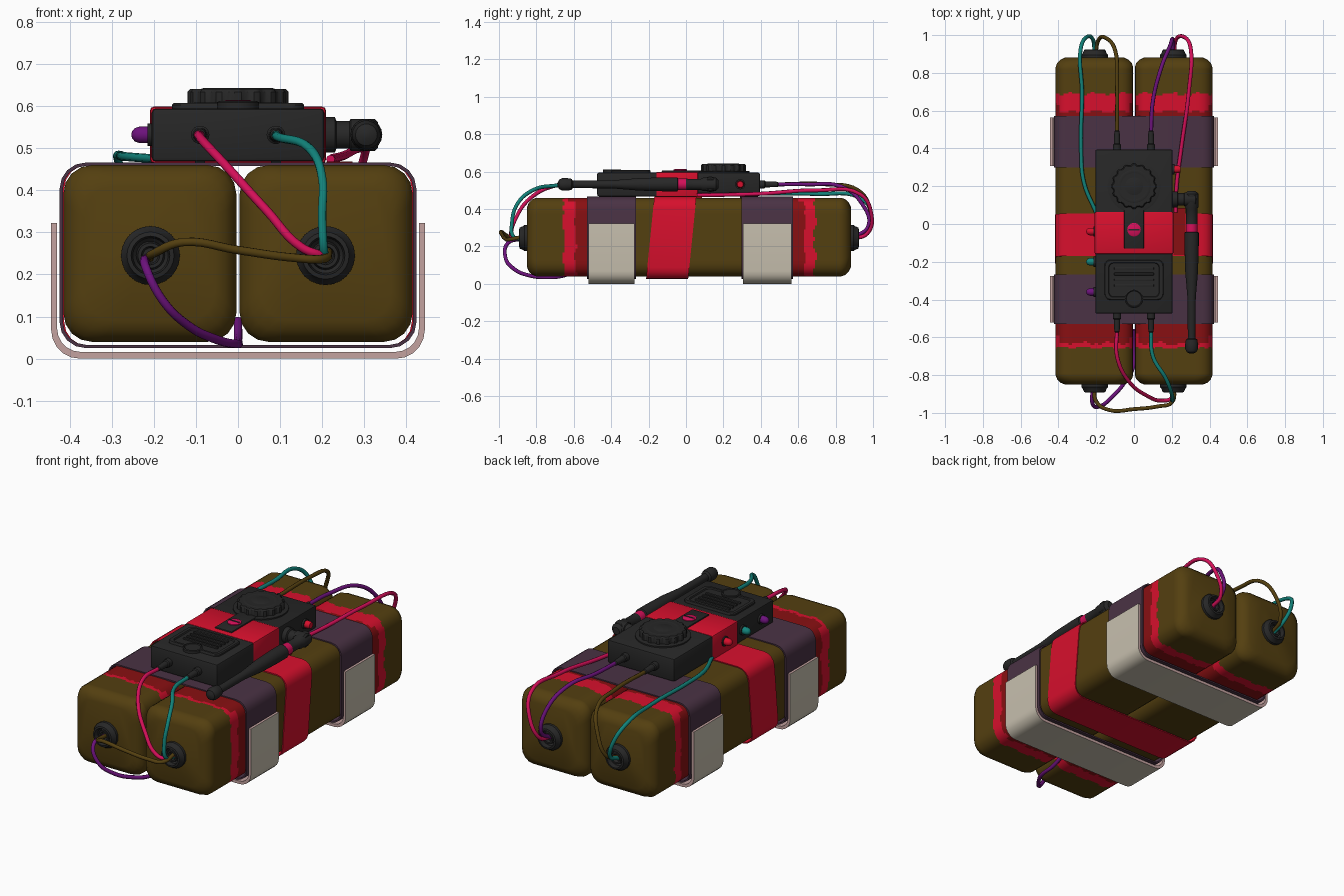
import bpy, bmesh, math
from math import sin, cos, pi
from mathutils import Vector, Matrix

if "Cube" in bpy.data.objects:
    bpy.data.objects.remove(bpy.data.objects["Cube"])

COL = dict(olive=(.088, .05, .005), red=(.68, .005, .026), dark_red=(.25, .005, .006),
           strap_purple=(.068, .032, .058), cream=(.58, .53, .43), dusty_pink=(.55, .36, .35),
           black=(.02, .02, .02), teal=(.006, .23, .2), purple=(.15, .006, .2), crimson=(.66, .005, .1))
MAT = {}
for k, c in COL.items():
    MAT[k] = bpy.data.materials.new(k)
    MAT[k].diffuse_color = (*c, 1)


def finish(name, bm, mats, rule=None, angle=35):
    bmesh.ops.recalc_face_normals(bm, faces=bm.faces)
    if rule:
        for f in bm.faces:
            f.material_index = rule(f)
    me = bpy.data.meshes.new(name)
    bm.to_mesh(me)
    bm.free()
    ob = bpy.data.objects.new(name, me)
    bpy.context.collection.objects.link(ob)
    for m in mats:
        me.materials.append(MAT[m])
    bpy.ops.object.select_all(action='DESELECT')
    ob.select_set(True)
    bpy.context.view_layer.objects.active = ob
    bpy.ops.object.shade_smooth_by_angle(angle=math.radians(angle))
    return ob


def loft(name, rings, mats, rule=None, loop=False, closed=True):
    """Skin a list of point rings; loop joins the last ring to the first."""
    bm = bmesh.new()
    vs = [[bm.verts.new(p) for p in r] for r in rings]
    n, k = len(vs[0]), len(vs)
    for i in range(k if loop else k - 1):
        a, b = vs[i], vs[(i + 1) % k]
        for j in range(n if closed else n - 1):
            bm.faces.new((a[j], a[(j + 1) % n], b[(j + 1) % n], b[j]))
    if not loop:
        bm.faces.new(vs[0])
        bm.faces.new(vs[-1])
    elif not closed:
        for e in (0, -1):
            bm.faces.new([v[e] for v in vs])
    return finish(name, bm, mats, rule)


def rrect(x0, x1, z0, z1, r, seg=4, sub=1):
    """Rounded rectangle as (x, z) points, straight sides split by sub."""
    pts = []
    for cx, cz, a0 in ((x1 - r, z1 - r, 0), (x0 + r, z1 - r, 90), (x0 + r, z0 + r, 180), (x1 - r, z0 + r, 270)):
        for i in range(seg + 1):
            a = math.radians(a0 + 90 * i / seg)
            pts.append((cx + r * cos(a), cz + r * sin(a)))
    out = []
    for i, p in enumerate(pts):
        q = pts[(i + 1) % len(pts)]
        k = sub if i % (seg + 1) == seg else 1
        out += [(p[0] + (q[0] - p[0]) * t / k, p[1] + (q[1] - p[1]) * t / k) for t in range(k)]
    return out


def lathe(name, prof, origin, axis, mats, n=20, rule=None, wave=0, lobes=0):
    """Turn (radius, height) points about an axis."""
    M = Vector((0, 0, 1)).rotation_difference(Vector(axis)).to_matrix()
    rings = []
    for r, h in prof:
        ring = []
        for i in range(n):
            a = 2 * pi * i / n
            rr = r * (1 + wave * max(-.6, min(.6, cos(lobes * a))))
            ring.append(Vector(origin) + M @ Vector((rr * cos(a), rr * sin(a), h)))
        rings.append(ring)
    return loft(name, rings, mats, rule)


def box(name, x0, x1, y0, y1, z0, z1, mat, bevel=0.0):
    bm = bmesh.new()
    bmesh.ops.create_cube(bm, size=1, matrix=Matrix.LocRotScale(
        Vector((x0 + x1, y0 + y1, z0 + z1)) / 2, None, Vector((x1 - x0, y1 - y0, z1 - z0))))
    if bevel:
        bmesh.ops.bevel(bm, geom=bm.edges[:], offset=bevel, segments=2, profile=.5, affect='EDGES')
    return finish(name, bm, [mat])


def wire(name, pts, mat, r=.0105):
    cu = bpy.data.curves.new(name, 'CURVE')
    cu.dimensions = '3D'
    cu.bevel_depth, cu.bevel_resolution, cu.resolution_u, cu.use_fill_caps = r, 2, 6, True
    sp = cu.splines.new('BEZIER')
    sp.bezier_points.add(len(pts) - 1)
    for b, p in zip(sp.bezier_points, pts):
        b.co = p
        b.handle_left_type = b.handle_right_type = 'AUTO'
    ob = bpy.data.objects.new(name, cu)
    bpy.context.collection.objects.link(ob)
    cu.materials.append(MAT[mat])
    bpy.ops.object.select_all(action='DESELECT')
    ob.select_set(True)
    bpy.context.view_layer.objects.active = ob
    bpy.ops.object.convert(target='MESH')
    bpy.ops.object.shade_smooth_by_angle(angle=math.radians(60))


# Two wrapped blocks with ragged painted tape near each end
def block_rule(f):
    c = f.calc_center_median()
    if abs(f.normal.y) > .6:
        return 0
    a = abs(c.y) + .006 * sin(47 * c.x + 31 * c.z) + .004 * sin(113 * c.x - 71 * c.z)
    top = f.normal.z > .7
    end, split = (.688, .595 if top else .635) if c.y > 0 else (.655, .632 if top else .592)
    return 0 if a < .5 or a > end else (2 if a < split else 1)


for s, side in ((-1, 'left'), (1, 'right')):
    st = [(-.85, .05), (-.84, .026), (-.822, .008), (-.80, 0)]
    st += [(-.8 + .01 * i, 0) for i in range(1, 164)]
    st += [(.852, .008), (.87, .026), (.882, .05)]
    rings = [[(s * x, y, z) for x, z in rrect(.004 + i, .415 - i, .04 + i, .46 - i, .068, 4, 14)] for y, i in st]
    loft(side + '_block', rings, ['olive', 'red', 'dark_red'], block_rule)
    # Socket on both ends of the block
    for d, y, e in ((-1, -.848, 'front'), (1, .88, 'back')):
        lathe(f'{e}_{side}_socket', [(.07, -.01), (.07, .016), (.062, .026), (.056, .042), (.046, .044),
              (.042, .02), (.034, .012), (.03, .03), (.022, .03), (.018, .012)],
              (s * .208, y, .245), (0, d, 0), ['black'], 24)


# Straps and tape: closed bands around both blocks
def band(name, y0, y1, o, t, mat, skew=0):
    outer = rrect(-o, o, .025, .466, .062)
    inner = rrect(-o + t, o - t, .025 + t, .466 - t, .062 - t)
    R = [[(x, y + skew * (z - .46), z) for x, z in p]
         for p, y in ((outer, y0), (outer, y1), (inner, y1), (inner, y0))]
    loft(name, R, [mat], loop=True)


def u_path(o, zb, zt, r):
    left = [(-o, zt)] + [(-o + r - r * cos(a), zb + r - r * sin(a)) for a in (pi * i / 10 for i in range(6))]
    return left + [(-x, z) for x, z in reversed(left)]


for e, y0, y1 in (('front', -.53, -.268), ('back', .298, .572)):
    band(e + '_strap', y0, y1, .424, .008, 'strap_purple')
    out, inn = u_path(.444, 0, .322, .068), u_path(.43, .016, .322, .056)
    m = .008
    R = [[(x, y, z) for x, z in p] for p, y in
         ((out, y0 + m), (out, y1 - m), (inn, y1 - m), (inn, y0 + m))]
    # Outer face cream, edges and inside pink
    loft(e + '_clamp', R, ['cream', 'dusty_pink'], lambda f: 0 if abs(f.normal.y) < .5 and f.normal.z < .5 and
         f.normal.dot(f.calc_center_median() - Vector((0, 0, .2))) > 0 else 1, loop=True, closed=False)
band('middle_tape', -.17, .055, .419, .006, 'red', .1)
box('tape_fold', .21, .272, -.165, .085, .46, .4685, 'dark_red')

# Control box with feet, tape and raised details
box('control_box', -.205, .205, -.475, .395, .468, .595, 'black', .01)
for x in (-.09, .09):
    for y in (-.4, .32):
        box('box_foot', x - .012, x + .012, y - .03, y + .03, .455, .472, 'black')
box('box_tape', -.209, .209, -.16, .065, .464, .599, 'red', .009)
box('centre_rib', -.052, .052, -.13, .12, .59, .606, 'black', .005)
pan = rrect(-.157, .157, -.402, -.19, .03)
loft('speaker_panel', [[(x * k, -.296 + (y + .296) * k, z) for x, y in pan] for k, z in
     ((1, .59), (1, .603), (.97, .608), (.86, .608), (.84, .601))], ['black'])
for i in range(4):
    y = -.235 - .03 * i
    box('speaker_slat', -.105, .105, y - .007, y + .007, .598, .609, 'black', .003)
lathe('panel_disc', [(.05, -.02), (.05, .012), (.044, .015), (.04, .011)], (0, -.395, .597), (0, 0, 1), ['black'], 24)
lathe('centre_screw', [(.036, 0), (.036, .007), (.031, .01)], (0, -.03, .603), (0, 0, 1), ['crimson'], 24)
box('screw_slot', -.03, .03, -.034, -.026, .61, .615, 'black')

# Dial
lathe('dial_base', [(.14, 0), (.14, .012), (.13, .014)], (0, .2, .59), (0, 0, 1), ['black'], 40)
lathe('dial', [(.116, 0), (.116, .036), (.11, .043), (.092, .043)], (0, .2, .598), (0, 0, 1), ['black'],
      96, None, .06, 16)
lathe('dial_cap', [(.088, 0), (.088, .049), (.082, .051), (.07, .049), (.066, .043)],
      (0, .2, .592), (0, 0, 1), ['black'], 32)
lathe('dial_centre', [(.056, 0), (.056, .045), (.045, .05)], (0, .2, .592), (0, 0, 1), ['black'], 32)

# Wire plugs on both ends of the control box
for x in (-.09, .09):
    for d, y, e in ((-1, -.47, 'front'), (1, .39, 'back')):
        lathe(e + '_plug', [(.022, 0), (.022, .03), (.017, .035), (.014, .1), (.01, .105)],
              (x, y, .532), (0, d, 0), ['black'], 14)

# Buttons along the left side and one jack on the right
dome = [(.027, -.005), (.027, .012), (.02, .012), (.02, .03), (.016, .042), (.008, .049), (.002, .05)]
for y, m in ((-.04, 'red'), (-.2, 'teal'), (-.36, 'purple')):
    lathe(m + '_button', dome, (-.203, y, .532), (-1, 0, 0), ['black', m], 16,
          lambda f: 0 if f.calc_center_median().x > -.216 else 1)
lathe('right_jack', dome[:5], (.203, .29, .532), (1, 0, 0), ['black', 'red'], 16,
      lambda f: 1 if f.calc_center_median().x > .216 else 0)

# Antenna with hinge, crimson ring and ball tip
lathe('antenna_hinge', [(.042, 0), (.042, .03), (.033, .034), (.033, .065), (.038, .068), (.038, .125), (.03, .133)],
      (.2, .13, .532), (1, 0, 0), ['black'], 20)
lathe('antenna', [(.02, -.045), (.036, -.03), (.036, .04), (.03, .05), (.03, .115), (.031, .13), (.031, .172),
      (.038, .176), (.038, .24), (.034, .38), (.022, .52), (.02, .735), (.03, .742), (.034, .765), (.034, .79),
      (.026, .808), (.01, .816)], (.305, .13, .532), (0, -1, 0), ['black', 'crimson'], 18,
      lambda f: 1 if -.043 < f.calc_center_median().y < .001 and abs(f.normal.y) < .5 else 0)

# Front wires
wire('front_crimson_wire', [(-.09, -.56, .532), (-.09, -.7, .525), (-.03, -.83, .46), (.07, -.91, .35),
     (.15, -.935, .265), (.2, -.92, .245), (.21, -.86, .245)], 'crimson')
wire('front_teal_wire', [(.09, -.56, .532), (.1, -.7, .525), (.17, -.82, .5), (.2, -.9, .43),
     (.2, -.93, .33), (.205, -.92, .25), (.21, -.86, .24)], 'teal')
wire('front_olive_wire', [(-.21, -.86, .24), (-.2, -.94, .25), (-.13, -.985, .277), (0, -.98, .258),
     (.13, -.965, .24), (.2, -.945, .237), (.215, -.86, .255)], 'olive')
wire('front_purple_wire', [(-.215, -.86, .24), (-.22, -.95, .22), (-.18, -.965, .14), (-.12, -.92, .08),
     (-.05, -.84, .045), (-.005, -.76, .035), (0, -.65, .045), (0, -.56, .09)], 'purple')
# Back wires
wire('back_teal_wire', [(-.21, .89, .24), (-.215, .97, .28), (-.25, .99, .38), (-.282, .93, .46), (-.275, .7, .48),
     (-.28, .4, .482), (-.265, .22, .48), (-.2, .06, .475)], 'teal')
wire('back_olive_wire', [(-.09, .48, .532), (-.09, .75, .532), (-.1, .92, .5), (-.15, .985, .39),
     (-.19, .97, .28), (-.205, .89, .245)], 'olive')
wire('back_purple_wire', [(.09, .48, .532), (.1, .65, .532), (.145, .83, .52), (.19, .94, .43),
     (.205, .975, .31), (.205, .89, .245)], 'purple')
wire('back_crimson_wire', [(.215, .89, .24), (.22, .97, .27), (.265, .99, .38), (.3, .93, .48), (.29, .7, .5),
     (.25, .4, .482), (.225, .2, .476), (.22, .06, .474)], 'crimson')

for m in bpy.data.materials:
    if m.users and not m.is_grease_pencil:
        m.use_nodes = True
        m.node_tree.nodes["Principled BSDF"].inputs["Base Color"].default_value = m.diffuse_color
